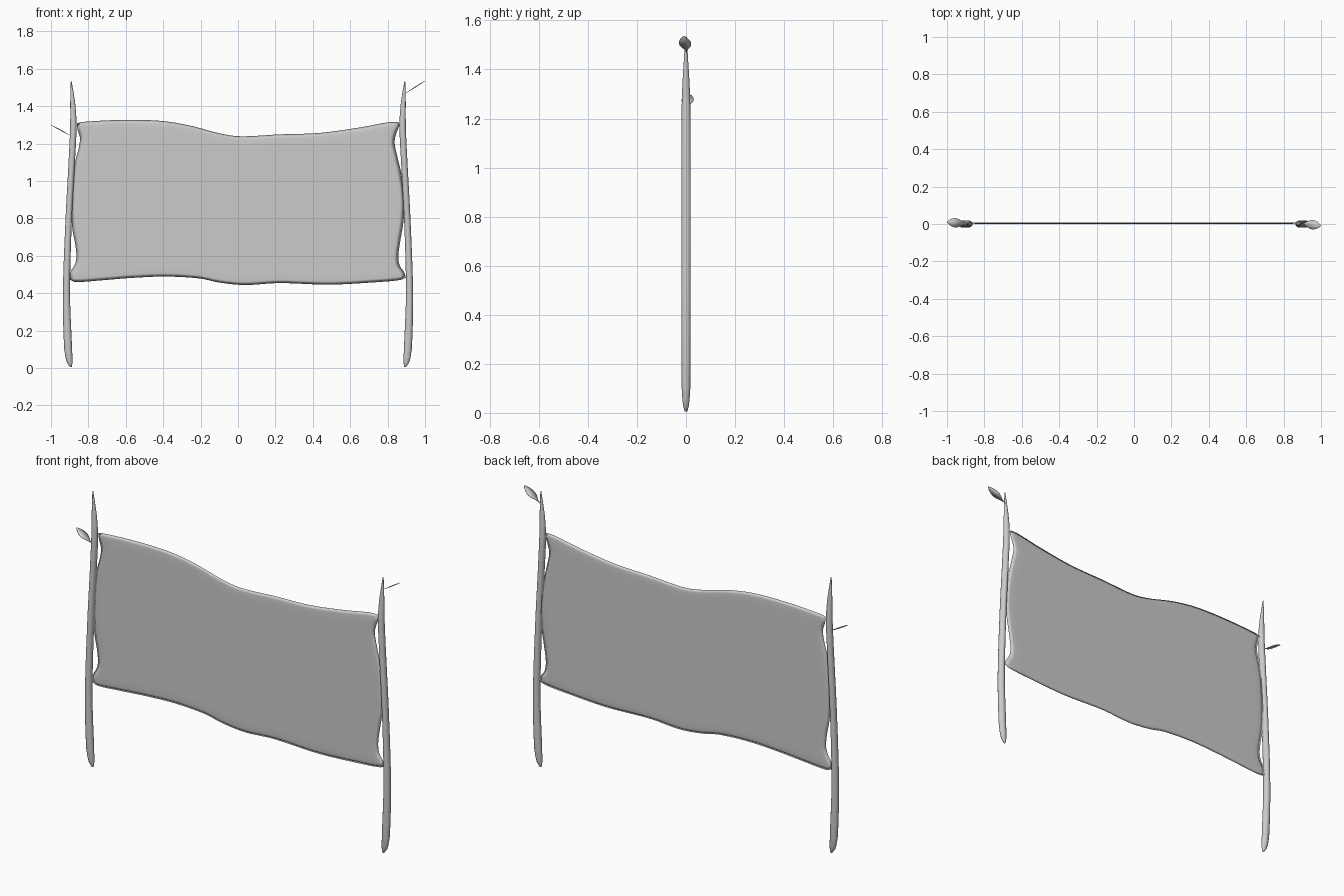
import bpy, math
from mathutils import Vector

if "Cube" in bpy.data.objects:
    bpy.data.objects.remove(bpy.data.objects["Cube"])


def make(name, verts, faces, smooth=True):
    me = bpy.data.meshes.new(name)
    me.from_pydata([tuple(v) for v in verts], [], faces)
    me.update()
    ob = bpy.data.objects.new(name, me)
    bpy.context.collection.objects.link(ob)
    for p in me.polygons:
        p.use_smooth = smooth
    return ob


def spline(pts, t):
    """Smooth cubic through points whose first entry is the parameter."""
    n = len(pts)
    i = 0
    while i < n - 2 and t > pts[i + 1][0]:
        i += 1

    def slope(k):
        a, b = pts[max(k - 1, 0)], pts[min(k + 1, n - 1)]
        return [(q - p) / (b[0] - a[0]) for p, q in zip(a[1:], b[1:])]
    h = pts[i + 1][0] - pts[i][0]
    s = (t - pts[i][0]) / h
    out = []
    for p, q, m0, m1 in zip(pts[i][1:], pts[i + 1][1:], slope(i), slope(i + 1)):
        out.append((2*s**3 - 3*s**2 + 1)*p + (s**3 - 2*s**2 + s)*h*m0
                   + (3*s**2 - 2*s**3)*q + (s**3 - s**2)*h*m1)
    return out


# Bent tapering poles: z, centre x, radius x, radius y
POLE = [(0.005, .893, .004, .005), (.03, .900, .015, .012), (.1, .908, .021, .018),
        (.4, .917, .019, .0195), (.8, .905, .017, .0195), (1.1, .889, .017, .019),
        (1.3, .880, .017, .017), (1.42, .884, .013, .010), (1.535, .892, .002, .003)]


def pole(name, side):
    n, rings = 14, [.005, .015, .03, .055] + [.1 + .06*k for k in range(24)] + [1.51, 1.535]
    verts, faces = [], []
    for z in rings:
        cx, rx, ry = spline(POLE, z)
        for k in range(n):
            a = 2*math.pi*k/n
            verts.append((side*cx + rx*math.cos(a), ry*math.sin(a), z))
    for r in range(len(rings) - 1):
        for k in range(n):
            k2 = (k + 1) % n
            faces.append((r*n + k, r*n + k2, (r + 1)*n + k2, (r + 1)*n + k))
    faces.append(tuple(reversed(range(n))))
    faces.append(tuple(range((len(rings) - 1)*n, len(rings)*n)))
    make(name, verts, faces)


pole("left_pole", -1)
pole("right_pole", 1)

# Flat leaves on short stems: fraction along, half width
LEAF = [(0, .002), (.2, .003), (.32, .012), (.45, .021), (.62, .025), (.8, .019), (.92, .010), (1, .001)]


def leaf(name, base, tip):
    base, tip = Vector(base), Vector(tip)
    d = tip - base
    w = Vector((0, 0, 1)).cross(d).normalized()
    verts, faces = [], []
    for k in range(15):
        t = k/14
        hw = spline(LEAF, t)[0]
        c = base + d*t
        verts += [c - w*hw, c + w*hw]
        if k:
            faces.append((2*k - 2, 2*k - 1, 2*k + 1, 2*k))
    ob = make(name, verts, faces)
    m = ob.modifiers.new("thickness", 'SOLIDIFY')
    m.thickness = .002
    m.offset = 0


leaf("left_leaf", (-.885, -.002, 1.237), (-1.0, .012, 1.30))
leaf("right_leaf", (.885, .004, 1.463), (1.0, -.009, 1.535))

# Hanging cloth: boundary curves as x,z (top, bottom) and z,x (left, right)
TOP = [(-.862, 1.308), (-.84, 1.315), (-.634, 1.326), (-.42, 1.322), (-.26, 1.297), (-.10, 1.255),
       (.01, 1.239), (.22, 1.249), (.436, 1.257), (.65, 1.286), (.81, 1.315), (.858, 1.315)]
BOTTOM = [(-.90, .473), (-.87, .46), (-.74, .468), (-.58, .481), (-.393, .489), (-.206, .479),
          (-.1, .457), (.035, .444), (.22, .454), (.49, .446), (.757, .46), (.864, .47), (.898, .482)]
LEFT = [(.473, -.90), (.51, -.898), (.55, -.874), (.59, -.864), (.66, -.870), (.74, -.885), (.82, -.89),
        (.955, -.888), (1.09, -.874), (1.17, -.853), (1.23, -.845), (1.275, -.858), (1.308, -.862)]
RIGHT = [(.482, .898), (.51, .89), (.548, .864), (.607, .858), (.687, .869), (.785, .885), (.90, .89),
         (1.035, .874), (1.126, .853), (1.21, .837), (1.265, .85), (1.297, .863), (1.315, .858)]


def edge(pts, t, swap):
    a = pts[0][0] + t*(pts[-1][0] - pts[0][0])
    b = spline(pts, a)[0]
    return Vector((b, a)) if swap else Vector((a, b))


NU, NV = 72, 48
verts, faces, ids = [], [], {}
for side in (0, 1):
    for i in range(NU + 1):
        for j in range(NV + 1):
            border = i in (0, NU) or j in (0, NV)
            if border and side:
                ids[1, i, j] = ids[0, i, j]
                continue
            u, v = i/NU, j/NV
            p = (edge(BOTTOM, u, False)*(1 - v) + edge(TOP, u, False)*v
                 + edge(LEFT, v, True)*(1 - u) + edge(RIGHT, v, True)*u
                 - Vector(BOTTOM[0])*(1 - u)*(1 - v) - Vector(BOTTOM[-1])*u*(1 - v)
                 - Vector(TOP[0])*(1 - u)*v - Vector(TOP[-1])*u*v)
            # thin pillow section, pinched at the hem
            e = min(1, min(u, 1 - u)*1.75/.06, min(v, 1 - v)*.85/.06)
            f = math.sqrt(e*(2 - e))
            ids[side, i, j] = len(verts)
            verts.append((p.x, .005 + (.004 if side else -.004)*f, p.y))
    for i in range(NU):
        for j in range(NV):
            q = [ids[side, i, j], ids[side, i + 1, j], ids[side, i + 1, j + 1], ids[side, i, j + 1]]
            faces.append(q[::-1] if side else q)
make("cloth_banner", verts, faces)
